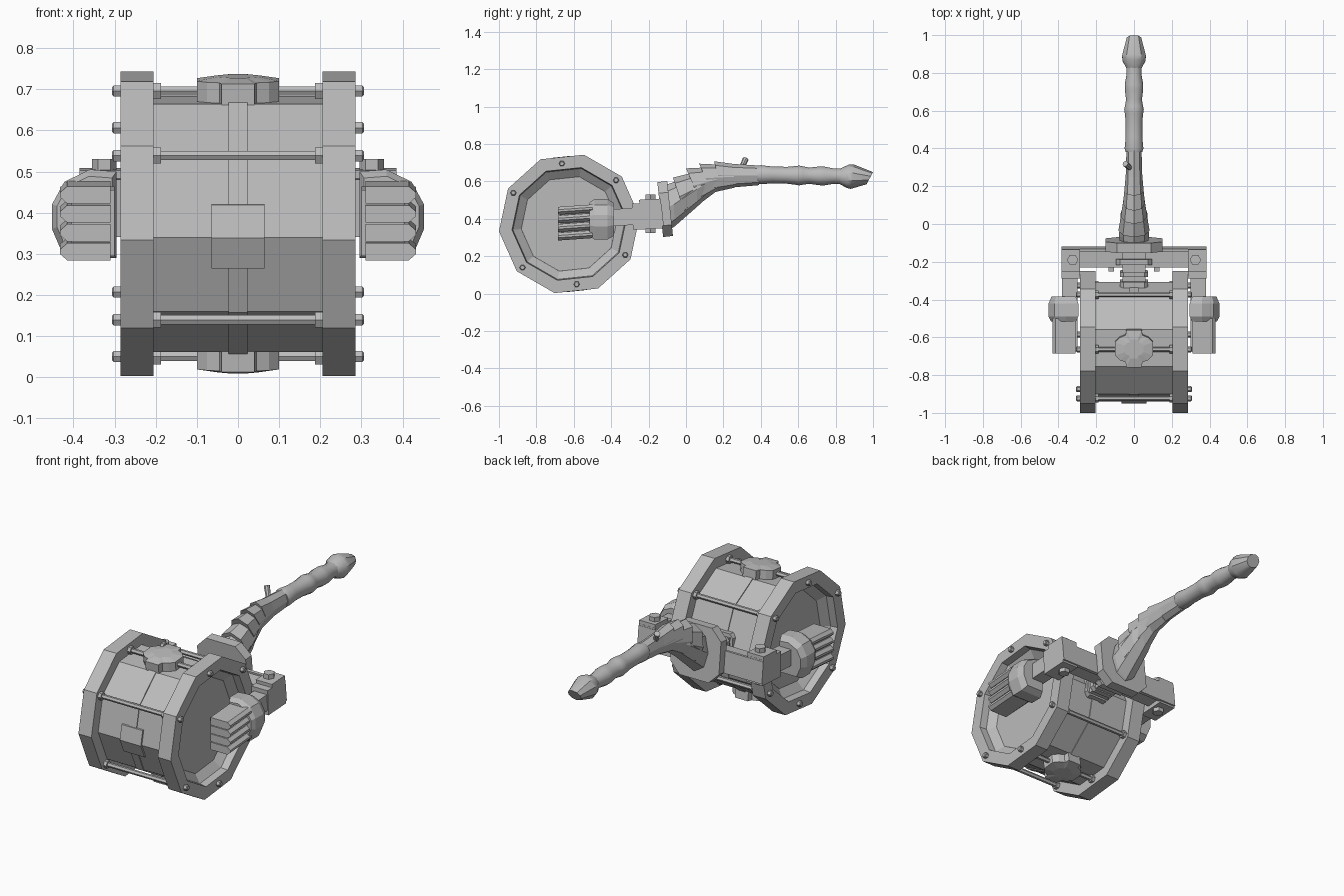
import bpy, bmesh, math
from mathutils import Matrix, Vector

if "Cube" in bpy.data.objects:
    bpy.data.objects.remove(bpy.data.objects["Cube"])

steel = bpy.data.materials.new("steel_grey")
steel.diffuse_color = (0.5, 0.5, 0.5, 1)
steel.use_nodes = True
steel.node_tree.nodes["Principled BSDF"].inputs["Base Color"].default_value = steel.diffuse_color
CY, CZ = -0.624, 0.373          # drum axis
TILT = math.radians(6)


def finish(name, bm, smooth=None):
    bmesh.ops.recalc_face_normals(bm, faces=bm.faces)
    me = bpy.data.meshes.new(name)
    bm.to_mesh(me)
    bm.free()
    me.materials.append(steel)
    ob = bpy.data.objects.new(name, me)
    bpy.context.collection.objects.link(ob)
    if smooth:
        bpy.ops.object.select_all(action='DESELECT')
        ob.select_set(True)
        bpy.context.view_layer.objects.active = ob
        bpy.ops.object.shade_smooth_by_angle(angle=math.radians(smooth))
    return ob


def skin(name, rings, smooth=None, caps=True, loop=False):
    """Join equal-length rings of points into a surface."""
    bm = bmesh.new()
    vs = [[bm.verts.new(p) for p in r] for r in rings]
    n = len(vs[0])
    pairs = list(zip(vs, vs[1:])) + ([(vs[-1], vs[0])] if loop else [])
    for a, b in pairs:
        for i in range(n):
            j = (i + 1) % n
            bm.faces.new((a[i], a[j], b[j], b[i]))
    if caps and not loop:
        bm.faces.new(vs[0])
        bm.faces.new(vs[-1])
    return finish(name, bm, smooth)


def lathe(name, profile, cy=CY, cz=CZ, n=10, phase=6, **kw):
    """Turn (x, radius) points around an axis along x."""
    ang = [math.radians(phase + 360 * i / n) for i in range(n)]
    return skin(name, [[(x, cy + r * math.cos(a), cz + r * math.sin(a)) for a in ang]
                       for x, r in profile], **kw)


def box(name, x, y, z, tilt=0.0, bevel=0.0):
    bm = bmesh.new()
    bmesh.ops.create_cube(bm, size=1)
    c = Vector(((x[0] + x[1]) / 2, (y[0] + y[1]) / 2, (z[0] + z[1]) / 2))
    bmesh.ops.scale(bm, vec=(abs(x[1] - x[0]), y[1] - y[0], z[1] - z[0]), verts=bm.verts)
    if bevel:   # cut the corners seen along y
        edges = [e for e in bm.edges if abs((e.verts[0].co - e.verts[1].co).y) > 1e-5]
        bmesh.ops.bevel(bm, geom=edges, offset=bevel, segments=1, affect='EDGES')
    bmesh.ops.transform(bm, matrix=Matrix.Translation(c) @ Matrix.Rotation(tilt, 4, 'X'),
                        verts=bm.verts)
    return finish(name, bm)


def loft(name, sections, n=8, smooth=None):
    """Oval sections given by top (y, z), bottom (y, z) and half width."""
    rings = []
    for yt, zt, yb, zb, w in sections:
        ring = []
        for i in range(n):
            a = 2 * math.pi * i / n
            t = (1 + math.cos(a)) / 2
            ring.append((w * math.sin(a), yb + (yt - yb) * t, zb + (zt - zb) * t))
        rings.append(ring)
    return skin(name, rings, smooth)


# Drum body with raised centre strip
lathe("drum_body", [(-0.21, 0.318), (0.21, 0.318)])
lathe("centre_strip", [(-0.023, 0.323), (0.023, 0.323)])


def polar(deg, r):
    a = math.radians(deg)
    return Vector((0, CY + r * math.cos(a), CZ + r * math.sin(a)))


# Folded plate on the front corner of the drum
outer, inner = [], []
for r, dst in ((0.328, outer), (0.300, inner)):
    v = polar(186, r)
    dst += [v + (polar(150, r) - v).normalized() * 0.082, v,
            v + (polar(222, r) - v).normalized() * 0.082]
outline = outer + inner[::-1]
skin("front_plate", [[(x, p.y, p.z) for p in outline] for x in (-0.065, 0.065)])

# Emblem blocks on the top and underside
quarter = [(0.10, 0.035), (0.075, 0.06), (0.045, 0.072), (0.04, 0.10)]
shape = (quarter + [(-x, t) for x, t in quarter[::-1]]
         + [(-x, -t) for x, t in quarter] + [(x, -t) for x, t in quarter[::-1]])
for label, deg in (("top", 96), ("bottom", 276)):
    a = math.radians(deg)
    rings = []
    for r, s in ((0.29, 1), (0.352, 1), (0.361, 0.5)):
        rings.append([(x * s, CY + r * math.cos(a) - t * s * math.sin(a),
                       CZ + r * math.sin(a) + t * s * math.cos(a)) for x, t in shape])
    skin(label + "_boss", rings)

# Tie rods with collars and end bolts
for i, deg in enumerate((151, 97, 43, 331, 277, 223)):
    p = polar(deg, 0.325 if i % 3 == 1 else 0.342)
    lathe("tie_rod_%d" % i, [(-0.305, 0.013), (0.305, 0.013)], p.y, p.z, 6, 0)
    for s in (-1, 1):
        lathe("rod_collar_%d" % i, [(s * 0.187, 0.022), (s * 0.21, 0.022)], p.y, p.z, 6, 0)
        lathe("rod_bolt_%d" % i, [(s * 0.28, 0.016), (s * 0.302, 0.016), (s * 0.306, 0.011)],
              p.y, p.z, 6, 0)

for s in (-1, 1):
    # Rim and recessed end face
    lathe("rim", [(s * 0.205, 0.378), (s * 0.285, 0.378), (s * 0.285, 0.308),
                  (s * 0.245, 0.303), (s * 0.205, 0.25)], loop=True)
    lathe("end_face", [(s * 0.195, 0.26), (s * 0.212, 0.258)])

    # Side clamp: faceted block with ridged pad
    face = [(0.295, 0.29), (0.422, 0.29), (0.452, 0.36), (0.452, 0.42), (0.422, 0.475),
            (0.36, 0.505), (0.295, 0.50)]
    skin("clamp_block", [[(s * (0.37 + (x - 0.37) * k), y, 0.395 + (z - 0.395) * k)
                          for x, z in face]
                         for y, k in ((-0.515, 0.85), (-0.49, 1), (-0.42, 1), (-0.385, 0.82))])
    box("pad_core", (s * 0.30, s * 0.405), (-0.67, -0.48), (0.30, 0.46), TILT * 0.5)
    for k in range(4):
        z = 0.31 + k * 0.046
        ridge = [(0.31, z - 0.021), (0.415, z - 0.021), (0.432, z - 0.006),
                 (0.432, z + 0.006), (0.415, z + 0.021), (0.31, z + 0.021)]
        skin("pad_ridge", [[(s * x, y, h + dz) for x, h in ridge]
                           for y, dz in ((-0.685, -0.005), (-0.50, 0.008))])

    # Arm, hinge bracket and hinge bolt
    box("clamp_arm", (s * 0.30, s * 0.38), (-0.42, -0.24), (0.365, 0.455), TILT * 0.5)
    box("hinge_block", (s * 0.285, s * 0.385), (-0.285, -0.13), (0.345, 0.485), TILT * 0.5)
    box("hinge_cap", (s * 0.285, s * 0.385), (-0.25, -0.135), (0.48, 0.505), TILT * 0.5)
    for z0, z1 in ((0.495, 0.53), (0.325, 0.36)):
        skin("hinge_bolt", [[(s * 0.325 + 0.03 * math.cos(k * math.pi / 3),
                              -0.19 + 0.03 * math.sin(k * math.pi / 3), z)
                             for k in range(6)] for z in (z0, z1)])
    box("bar_bolt", (s * 0.105, s * 0.135), (-0.25, -0.22), (0.40, 0.43), TILT)

# Cross bar and the stacked mount behind the drum
box("cross_bar", (-0.30, 0.30), (-0.225, -0.135), (0.37, 0.465), TILT)
box("cross_bar_back", (-0.385, 0.385), (-0.142, -0.125), (0.36, 0.48), TILT)
box("mount_core", (-0.06, 0.06), (-0.34, -0.13), (0.36, 0.47), TILT)
box("mount_flange", (-0.095, 0.095), (-0.21, -0.18), (0.345, 0.495), TILT, 0.02)
box("mount_foot", (-0.075, 0.075), (-0.34, -0.30), (0.34, 0.48), TILT, 0.02)
box("mount_collar", (-0.075, 0.075), (-0.275, -0.25), (0.35, 0.48), TILT, 0.02)
box("guard_plate", (-0.15, 0.15), (-0.138, -0.085), (0.305, 0.60), TILT, 0.06)

# Neck with overlapping scales
loft("neck", [(-0.10, 0.585, -0.09, 0.34, 0.075), (-0.07, 0.595, -0.06, 0.36, 0.08),
              (0.06, 0.655, 0.06, 0.465, 0.07), (0.12, 0.66, 0.14, 0.54, 0.045)])
loft("scale_1", [(-0.07, 0.62, 0.0, 0.415, 0.083), (0.15, 0.675, 0.14, 0.54, 0.05)])
loft("scale_2", [(0.0, 0.67, 0.08, 0.485, 0.07), (0.22, 0.68, 0.18, 0.56, 0.045)])
loft("scale_3", [(0.07, 0.695, 0.14, 0.54, 0.058), (0.29, 0.685, 0.26, 0.567, 0.042)])
loft("scale_4", [(0.15, 0.708, 0.19, 0.56, 0.05), (0.25, 0.694, 0.25, 0.568, 0.044),
                 (0.39, 0.685, 0.39, 0.58, 0.04)])

# Small leaning peg
bm = bmesh.new()
bmesh.ops.create_cone(bm, segments=8, radius1=0.013, radius2=0.016, depth=0.075, cap_ends=True)
bmesh.ops.transform(bm, verts=bm.verts, matrix=Matrix.Translation((-0.03, 0.305, 0.69))
                    @ Matrix.Rotation(math.radians(-25), 4, 'X')
                    @ Matrix.Rotation(math.radians(-25), 4, 'Y'))
finish("peg", bm, 40)

# Rippled grip and flared pommel
grip = [(0.38, 0.045), (0.40, 0.051), (0.46, 0.045), (0.54, 0.045), (0.585, 0.05),
        (0.605, 0.053), (0.625, 0.049), (0.66, 0.043), (0.71, 0.05), (0.74, 0.05),
        (0.79, 0.041), (0.83, 0.042)]
loft("grip", [(y, 0.636 - 0.02 * (y - 0.4) + r, y, 0.636 - 0.02 * (y - 0.4) - r, r)
              for y, r in grip], 14, 50)
loft("pommel", [(0.82, 0.667, 0.82, 0.587, 0.04), (0.87, 0.69, 0.86, 0.565, 0.064),
                (0.90, 0.69, 0.88, 0.56, 0.066), (1.0, 0.65, 0.965, 0.585, 0.04)], 10, 35)
